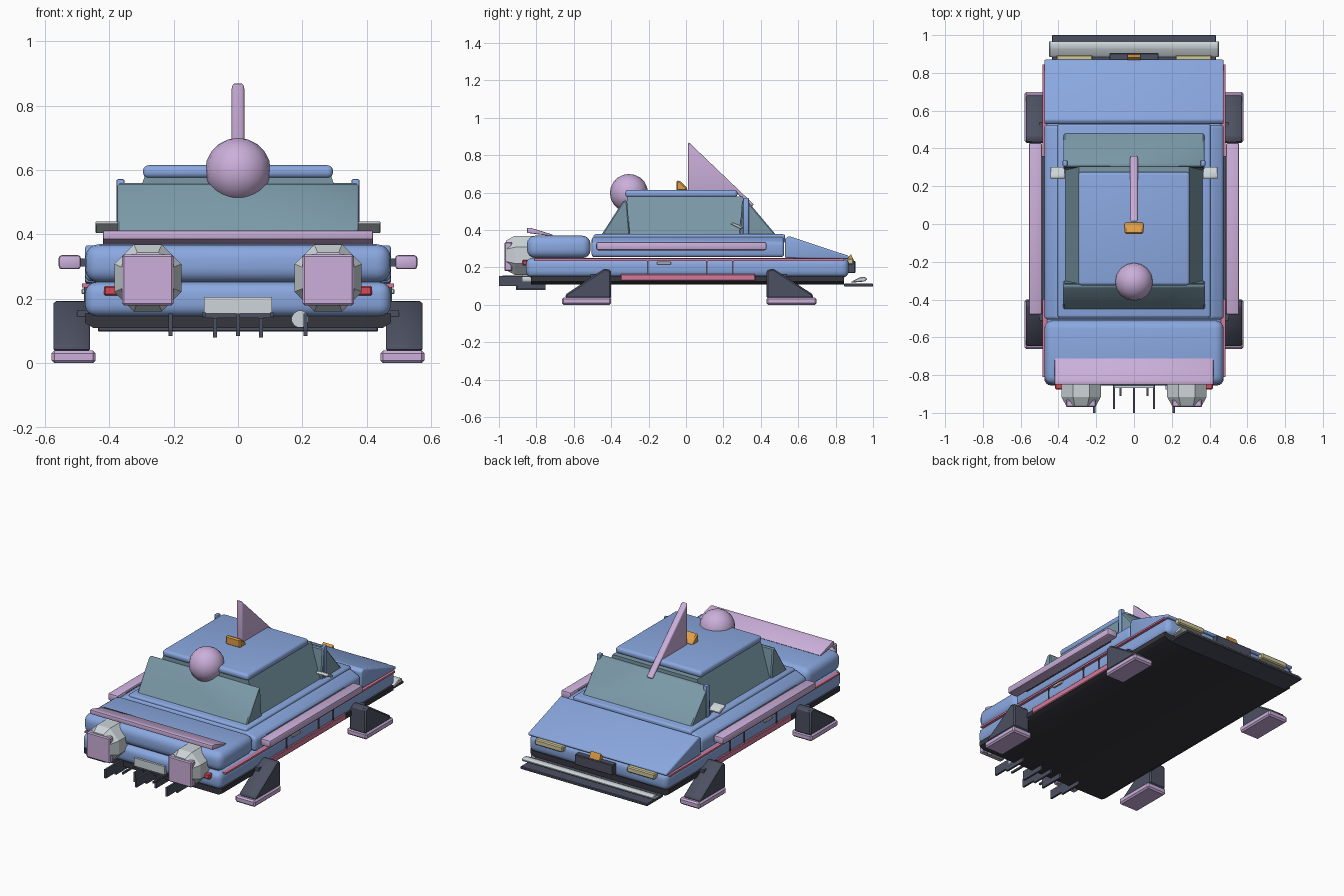
import bpy, bmesh, math
from mathutils import Matrix

if "Cube" in bpy.data.objects:
    bpy.data.objects.remove(bpy.data.objects["Cube"])


def srgb(r, g, b):
    f = lambda c: c / 12.92 if c <= 0.04045 else ((c + 0.055) / 1.055) ** 2.4
    return tuple(f(c / 255) for c in (r, g, b)) + (1.0,)


def material(name, *rgb):
    m = bpy.data.materials.new(name)
    m.diffuse_color = srgb(*rgb)
    m.use_nodes = True
    m.node_tree.nodes["Principled BSDF"].inputs["Base Color"].default_value = m.diffuse_color
    return m


BLUE = material("body blue", 138, 168, 224)
LILAC = material("lilac", 203, 175, 218)
GLASS = material("window teal", 122, 153, 167)
DARK = material("slate", 76, 80, 97)
UNDER = material("underside charcoal", 54, 54, 62)
PINK = material("trim pink", 212, 122, 155)
RED = material("lamp red", 215, 75, 90)
PALE = material("pale grey", 205, 213, 217)
ORANGE = material("orange", 222, 158, 72)
CREAM = material("headlight cream", 208, 200, 155)


def finish(name, bm, mat, bevel=0, seg=1):
    bmesh.ops.recalc_face_normals(bm, faces=bm.faces)
    if bevel:
        bmesh.ops.bevel(bm, geom=list(bm.edges), offset=bevel, segments=seg,
                        profile=0.5, affect='EDGES', clamp_overlap=True)
    me = bpy.data.meshes.new(name)
    bm.to_mesh(me)
    bm.free()
    me.materials.append(mat)
    ob = bpy.data.objects.new(name, me)
    bpy.context.collection.objects.link(ob)
    return ob


def prism(name, pts, a, b, mat, axis='x', bevel=0, seg=1):
    """Extrude a (y, z) profile along x, or an (x, z) profile along y."""
    bm = bmesh.new()
    place = (lambda t, p: (t, p[0], p[1])) if axis == 'x' else (lambda t, p: (p[0], t, p[1]))
    lo = [bm.verts.new(place(a, p)) for p in pts]
    hi = [bm.verts.new(place(b, p)) for p in pts]
    bm.faces.new(lo)
    bm.faces.new(hi)
    n = len(pts)
    for i in range(n):
        j = (i + 1) % n
        bm.faces.new((lo[i], lo[j], hi[j], hi[i]))
    return finish(name, bm, mat, bevel, seg)


def box(name, x, y, z, mat, bevel=0, seg=1):
    pts = [(y[0], z[0]), (y[1], z[0]), (y[1], z[1]), (y[0], z[1])]
    return prism(name, pts, x[0], x[1], mat, 'x', bevel, seg)


def cone_y(name, x, z, y0, y1, r0, r1, n, mat):
    bm = bmesh.new()
    bmesh.ops.create_cone(bm, cap_ends=True, segments=n, radius1=r1, radius2=r0, depth=y1 - y0)
    m = Matrix.Translation((x, (y0 + y1) / 2, z)) @ Matrix.Rotation(math.pi / 2, 4, 'X') \
        @ Matrix.Rotation(math.pi / n, 4, 'Z')
    bmesh.ops.transform(bm, matrix=m, verts=bm.verts)
    return finish(name, bm, mat)


def side(s, a, b):
    return (s * a, s * b)


# Hull
box("lower_body", (-.475, .475), (-.855, .87), (.145, .252), BLUE, .036, 4)
prism("underbody", [(-.475, .155), (-.475, .125), (-.45, .11), (.45, .11), (.475, .125), (.475, .155)],
      -.83, .845, UNDER, 'y')
box("trunk", (-.475, .475), (-.85, -.51), (.25, .37), BLUE, .045, 4)
prism("mid_body", [(-.475, .255), (.475, .255), (.475, .335), (.41, .365), (-.41, .365), (-.475, .335)],
      -.505, .525, BLUE, 'y', .018, 3)
box("shoulder_panel", (-.405, .405), (-.495, .53), (.33, .378), BLUE, .012, 3)
prism("hood", [(.53, .25), (.87, .245), (.87, .262), (.55, .368), (.53, .355)],
      -.475, .475, BLUE, 'x', .014, 3)

# Cabin
prism("side_windows", [(-.365, .37), (.365, .37), (.29, .58), (-.29, .58)], -.315, .305, GLASS, 'y')
prism("tail_window", [(-.455, .37), (-.30, .37), (-.315, .557), (-.335, .557)],
      -.375, .375, GLASS, 'x', .006)
prism("windscreen", [(.485, .37), (.285, .37), (.30, .56), (.325, .56)],
      -.372, .372, GLASS, 'x', .006)
box("roof", (-.295, .295), (-.325, .275), (.575, .615), BLUE, .017, 4)

# Roof equipment
bm = bmesh.new()
bmesh.ops.create_uvsphere(bm, u_segments=16, v_segments=10, radius=.102)
bmesh.ops.translate(bm, verts=bm.verts, vec=(0, -.305, .598))
finish("dome", bm, LILAC)
prism("roof_fin", [(.012, .6), (.012, .872), (.365, .535), (.345, .525), (.27, .6)],
      -.02, .02, LILAC, 'x', .009, 3)
prism("roof_beacon", [(-.052, .61), (.008, .61), (.008, .625), (-.035, .665), (-.052, .665)],
      -.05, .05, ORANGE, 'x', .008)

# Spoiler, plates and lamps
prism("spoiler", [(-.85, .385), (-.72, .368), (-.71, .375), (-.83, .412), (-.85, .412)],
      -.42, .42, LILAC, 'x', .006, 2)
box("tail_plate", (-.105, .105), (-.868, -.84), (.155, .205), PALE)
box("nose_plate", (-.13, .13), (.865, .905), (.17, .235), DARK, .004)
prism("nose_badge", [(.865, .2), (.905, .215), (.898, .235), (.882, .272), (.865, .25)],
      -.035, .035, ORANGE)
cone_y("exhaust_pipe", .193, .137, -.875, -.76, .027, .027, 12, PALE)

# Front bumper blades
prism("bumper_wing", [(.88, .118), (.955, .125), (.97, .14), (.955, .15), (.93, .148), (.89, .128)],
      -.45, .45, PALE, 'x', .004)
box("bumper_blade", (-.435, .435), (.845, 1.0), (.098, .114), DARK, .003)

# Tail prongs
for i in range(5):
    x = (i - 2) * .105
    end = -1.0 if i % 2 == 0 else -.91
    pts = [(end, .155), (-.75, .155), (-.75, .085), (-.9, .085), (-.9, .1), (end, .1)]
    if i % 2:
        pts = [(end, .14), (-.75, .14), (-.75, .08), (end, .08)]
        x *= .68
    prism("tail_prong", pts, x - .006, x + .006, DARK)
for x in (-.105, .105):
    box("prong_brace", (x - .005, x + .005), (-.98, -.84), (.145, .157), DARK)
box("prong_crossbar", (-.11, .11), (-.858, -.845), (.14, .155), DARK)

for s in (-1, 1):
    # Thrusters
    cx = s * .28
    cone_y("thruster_barrel", cx, .265, -.915, -.80, .113, .113, 8, PALE)
    cone_y("thruster_rim", cx, .265, -.962, -.915, .086, .113, 8, PALE)
    box("thruster_plate", (cx - .08, cx + .08), (-.97, -.93), (.18, .337), LILAC, .006)
    # Lamps
    box("tail_lamp", side(s, .36, .417), (-.875, -.82), (.21, .24), RED, .005)
    box("headlight", side(s, .22, .41), (.86, .896), (.215, .25), CREAM, .006)
    # Long side trim
    box("trim_line", side(s, .46, .485), (-.81, .845), (.236, .247), PINK)
    box("sill_strip", side(s, .45, .482), (-.35, .37), (.128, .165), PINK, .004)
    box("side_rail", side(s, .488, .557), (-.48, .43), (.292, .336), LILAC, .01, 2)
    box("rail_mount", side(s, .46, .50), (-.40, .36), (.30, .325), DARK)
    # Door seams and handle
    for y in (-.205, .11, .25):
        box("door_seam", side(s, .46, .479), (y - .004, y + .004), (.165, .236), DARK)
    box("door_handle", side(s, .46, .486), (-.155, -.08), (.215, .232), PALE, .003)
    # Window post and mirror
    box("window_post", side(s, .352, .378), (.305, .337), (.375, .572), BLUE, .006, 2)
    prism("wing_mirror", [(.235, .432), (.295, .402), (.305, .412), (.285, .428), (.25, .442)],
          s * .365, s * .443, PALE, 'x', .004)
    # Landing legs
    for t in (-1, 1):
        ya, yb = (.40, .655) if t < 0 else (.43, .69)
        leg = [(t * ya, .035), (t * (yb - .01), .035), (t * (yb - .01), .055),
               (t * (ya + .035), .195), (t * ya, .185)]
        prism("landing_leg", leg, s * .46, s * .573, DARK, 'x', .008)
        box("leg_strut", side(s, .40, .50), sorted((t * ya, t * (ya + .11))), (.115, .165), DARK)
        box("landing_foot", side(s, .442, .579), sorted((t * ya, t * (yb + .008))),
            (.0, .04), LILAC, .009)

# Smooth the rounded parts, keep hard edges
bpy.ops.object.select_all(action='DESELECT')
for ob in bpy.context.collection.objects:
    ob.select_set(True)
    bpy.context.view_layer.objects.active = ob
bpy.ops.object.shade_smooth_by_angle(angle=math.radians(35))
